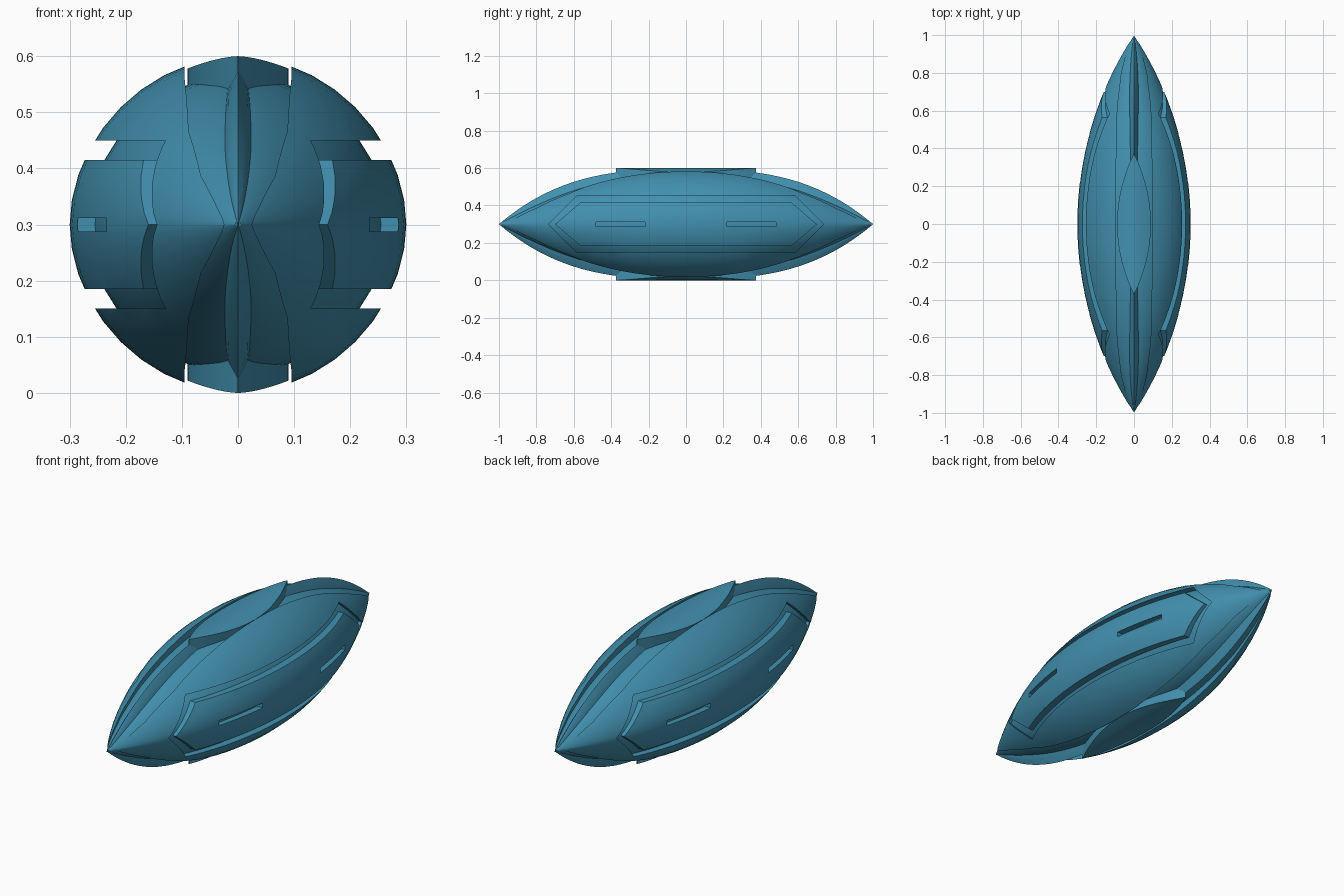
import bpy, bmesh, math

if "Cube" in bpy.data.objects:
    bpy.data.objects.remove(bpy.data.objects["Cube"])

teal = bpy.data.materials.new("teal_blue")
teal.diffuse_color = (0.055, 0.28, 0.43, 1)
teal.use_nodes = True
teal.node_tree.nodes["Principled BSDF"].inputs["Base Color"].default_value = teal.diffuse_color
MID = 0.3   # height of the long axis


def make(name, bm):
    bmesh.ops.recalc_face_normals(bm, faces=bm.faces)
    me = bpy.data.meshes.new(name)
    bm.to_mesh(me)
    bm.free()
    ob = bpy.data.objects.new(name, me)
    bpy.context.collection.objects.link(ob)
    ob.location.z = MID
    me.materials.append(teal)
    return ob


def loft(name, section, y_end, steps=48):
    """Skin closed (x, z) sections along y."""
    bm = bmesh.new()
    rings = []
    for i in range(steps + 1):
        y = -y_end * math.cos(math.pi * i / steps)
        rings.append([bm.verts.new((x, y, z)) for x, z in section(y)])
    n = len(rings[0])
    for a, b in zip(rings, rings[1:]):
        for k in range(n):
            bm.faces.new((a[k], a[(k + 1) % n], b[(k + 1) % n], b[k]))
    bm.faces.new(rings[0])
    bm.faces.new(rings[-1])
    return make(name, bm)


def prism(name, outline, axis, inner=None):
    """Extrude an outline right through the body; inner makes it a ring."""
    bm = bmesh.new()

    def loop(pts, d):
        return [bm.verts.new((d, a, b) if axis == 'x' else (a, b, d)) for a, b in pts]
    lo, hi = loop(outline, -0.5), loop(outline, 0.5)
    n = len(outline)
    if inner:
        ilo, ihi = loop(inner, -0.5), loop(inner, 0.5)
        pairs = [(lo, hi), (hi, ihi), (ihi, ilo), (ilo, lo)]
    else:
        pairs = [(lo, hi)]
        bm.faces.new(lo)
        bm.faces.new(hi)
    for p, q in pairs:
        for k in range(n):
            bm.faces.new((p[k], p[(k + 1) % n], q[(k + 1) % n], q[k]))
    return make(name, bm)


def cut(ob, cutter):
    mod = ob.modifiers.new("cut", 'BOOLEAN')
    mod.operation, mod.solver, mod.object = 'DIFFERENCE', 'EXACT', cutter
    bpy.context.view_layer.objects.active = ob
    bpy.ops.object.modifier_apply(modifier=mod.name)
    bpy.data.objects.remove(cutter)


# pointed hull section: an oval that sharpens to a side crease at the tips
def hull(y, s=1.0):
    t = min(abs(y), 1)
    w = max(math.sqrt(1.8167 ** 2 - t * t) - 1.5167, 0.002) * s
    h = max(0.3 * (1 - t ** 2.25), 0.002) * s
    e = 2 / (1.92 - 0.42 * t * t)
    pts = []
    for k in range(40):
        a = math.tau * k / 40
        c, d = math.cos(a), math.sin(a)
        pts.append((math.copysign(abs(c) ** e, c) * w, math.copysign(abs(d) ** e, d) * h))
    return pts


# upright fin running tip to tip, with a lens-shaped section
def fin(y):
    t = abs(y)
    h = max(0.293 * (1 - t ** 2.9), 0.003)
    w = max(0.042 * (1 - t ** 5), 0.001)
    zs = [-1 + k / 8 for k in range(17)]
    side = [(w * (1 - z ** 4), h * z) for z in zs]
    return side + [(-x, z) for x, z in reversed(side[1:-1])]


# lens-shaped plates over top and bottom, gently roofed
def plate(y):
    p = max(0.09 * (1 - (y / 0.375) ** 2), 0.001)
    xs = [-p + p * k / 4 for k in range(9)]
    top = [(x, 0.3 - 0.022 * (abs(x) / 0.09) ** 1.6) for x in xs]
    return top + [(x, -z) for x, z in reversed(top)]


# inner core forms the floor of every groove
core = loft("inner_core", lambda y: hull(y, 0.89), 0.99)

# outer shell
shell = loft("outer_shell", hull, 1.0)

# lengthwise channel through top and bottom
half = [(0.0, -1.05), (0.036, -0.92), (0.066, -0.8), (0.088, -0.62), (0.095, -0.3)]
right = half + [(x, -y) for x, y in reversed(half)]
cut(shell, prism("channel_cutter", right + [(-x, y) for x, y in reversed(right[1:-1])], 'z'))


# six-sided groove around each side panel
def hexagon(y_corner, y_tip, z):
    return [(-y_tip, 0), (-y_corner, -z), (y_corner, -z),
            (y_tip, 0), (y_corner, z), (-y_corner, z)]


cut(shell, prism("groove_cutter", hexagon(0.585, 0.735, 0.15), 'x', hexagon(0.565, 0.7, 0.115)))

# two slots in each side panel
for s in (-1, 1):
    y, l, z = s * 0.35, 0.13, 0.012
    cut(shell, prism("slot_cutter", [(y - l, -z), (y + l, -z), (y + l, z), (y - l, z)], 'x'))

spine = loft("spine_fin", fin, 1.0)
plates = loft("top_and_bottom_plate", plate, 0.375, 24)

for ob in (core, shell, spine, plates):
    bpy.ops.object.select_all(action='DESELECT')
    ob.select_set(True)
    bpy.context.view_layer.objects.active = ob
    bpy.ops.object.shade_smooth_by_angle(angle=math.radians(25))
